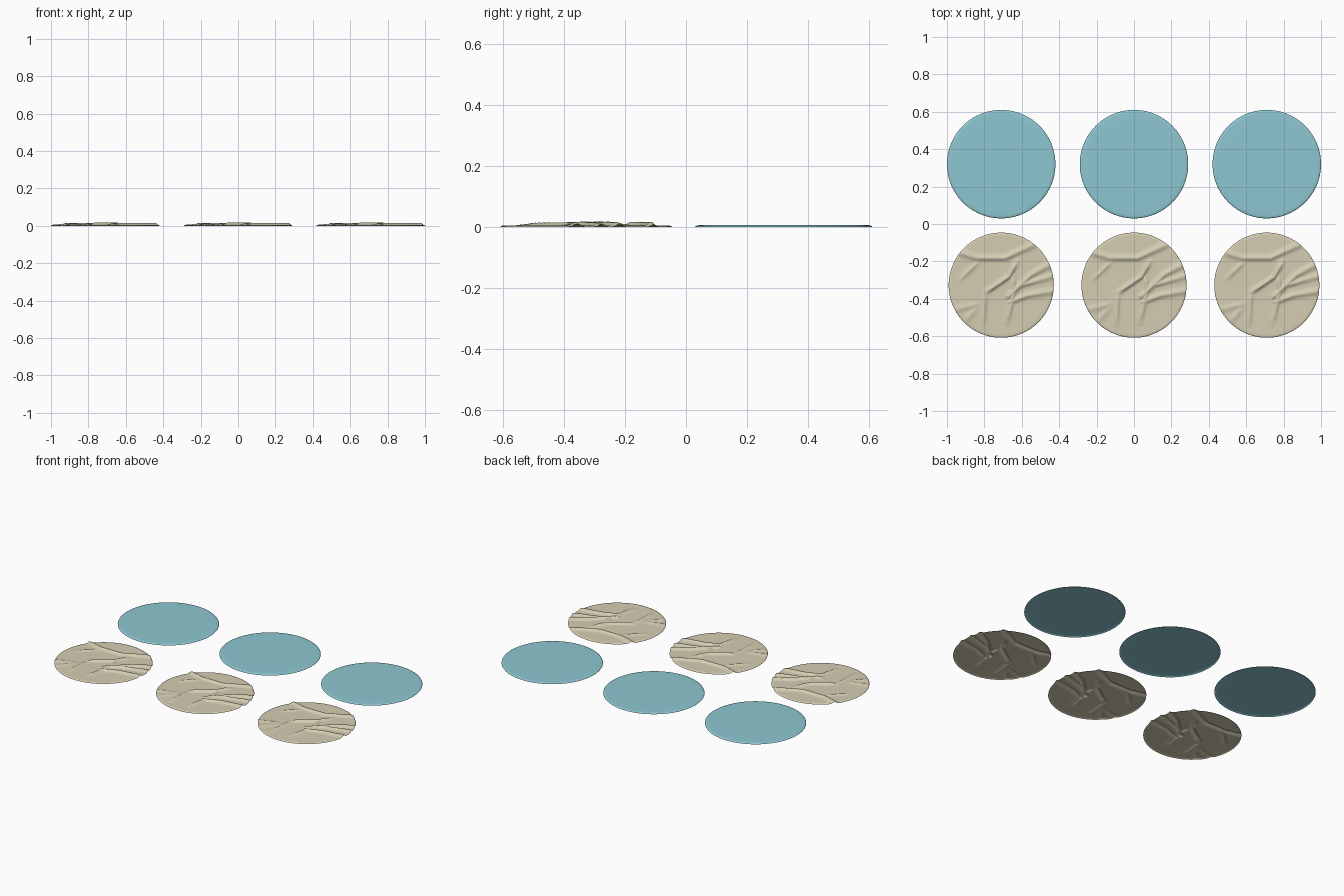
import bpy, bmesh, math
from mathutils import Vector

if "Cube" in bpy.data.objects:
    bpy.data.objects.remove(bpy.data.objects["Cube"])


def material(name, rgb):
    m = bpy.data.materials.new(name)
    m.diffuse_color = (*rgb, 1)
    m.use_nodes = True
    m.node_tree.nodes["Principled BSDF"].inputs["Base Color"].default_value = m.diffuse_color
    return m


# fold lines of the crumpled sheet: height, width, points (relative to disc centre)
FOLDS = [
    (0.011, 0.013, [(-0.27, 0.19), (-0.13, 0.145), (0.02, 0.145), (0.17, 0.215)]),
    (0.006, 0.011, [(-0.22, 0.03), (-0.12, 0.125)]),
    (0.012, 0.012, [(-0.085, -0.04), (0.04, 0.045), (0.085, 0.125)]),
    (0.008, 0.011, [(-0.085, -0.04), (-0.095, -0.21)]),
    (0.009, 0.012, [(0.03, -0.20), (0.07, -0.03), (0.06, 0.05)]),
    (0.011, 0.013, [(0.04, -0.06), (0.16, 0.055), (0.26, 0.11)]),
    (0.010, 0.013, [(0.05, -0.09), (0.14, -0.055), (0.29, -0.03)]),
    (0.010, 0.011, [(0.11, 0.0), (0.28, 0.05)]),
    (0.006, 0.012, [(-0.28, -0.14), (-0.12, -0.10)]),
    (0.006, 0.012, [(-0.20, -0.20), (-0.13, -0.12)]),
]


def fold_height(p):
    total = 0.0
    for h, w, pts in FOLDS:
        best, fade = 9.0, 1.0
        for i in range(len(pts) - 1):
            a, b = Vector(pts[i]), Vector(pts[i + 1])
            t = max(0, min(1, (p - a).dot(b - a) / (b - a).length_squared))
            best = min(best, (p - a.lerp(b, t)).length)
        ends = min((p - Vector(pts[0])).length, (p - Vector(pts[-1])).length)
        fade = min(1, 0.3 + ends / 0.05) if Vector(pts[-1]).length < 0.25 else 1
        total = max(total, h * fade * math.exp(-(best / w) ** 2))
    return total


def sheet_mesh(name, radius, top, rim, rings, segs, folded, mat):
    bm = bmesh.new()
    # even rings inside, plus fine rings across the rolled rim
    radii = [(radius - rim) * (i + 1) / rings for i in range(rings)]
    radii += [radius - rim + rim * math.sin(math.pi / 2 * k / 5) for k in range(1, 6)]

    def height(x, y, r):
        u = max(0, (r - radius + rim) / rim)
        z = top * math.sqrt(max(0, 1 - u * u))
        return z + fold_height(Vector((x, y))) if folded else z

    centre = bm.verts.new((0, 0, height(0, 0, 0)))
    prev = None
    for r in radii:
        ring = []
        for j in range(segs):
            a = 2 * math.pi * j / segs
            x, y = r * math.cos(a), r * math.sin(a)
            ring.append(bm.verts.new((x, y, height(x, y, r))))
        for j in range(segs):
            k = (j + 1) % segs
            if prev:
                bm.faces.new((prev[j], ring[j], ring[k], prev[k]))
            else:
                bm.faces.new((centre, ring[j], ring[k]))
        prev = ring
    for f in bm.faces:
        f.smooth = True
    me = bpy.data.meshes.new(name)
    bm.to_mesh(me)
    bm.free()
    me.materials.append(mat)
    return me


smooth = sheet_mesh("smooth_disc", 0.29, 0.006, 0.018, 4, 96, False,
                    material("teal", (0.27, 0.57, 0.64)))
crumpled = sheet_mesh("crumpled_disc", 0.281, 0.005, 0.016, 56, 144, True,
                      material("cream", (0.66, 0.61, 0.45)))

# two rows of three discs
for label, mesh, y in (("smooth_disc", smooth, 0.32), ("crumpled_disc", crumpled, -0.327)):
    for side, x in (("left", -0.71), ("middle", 0), ("right", 0.71)):
        ob = bpy.data.objects.new(f"{label}_{side}", mesh)
        ob.location = (x, y, 0)
        bpy.context.collection.objects.link(ob)
